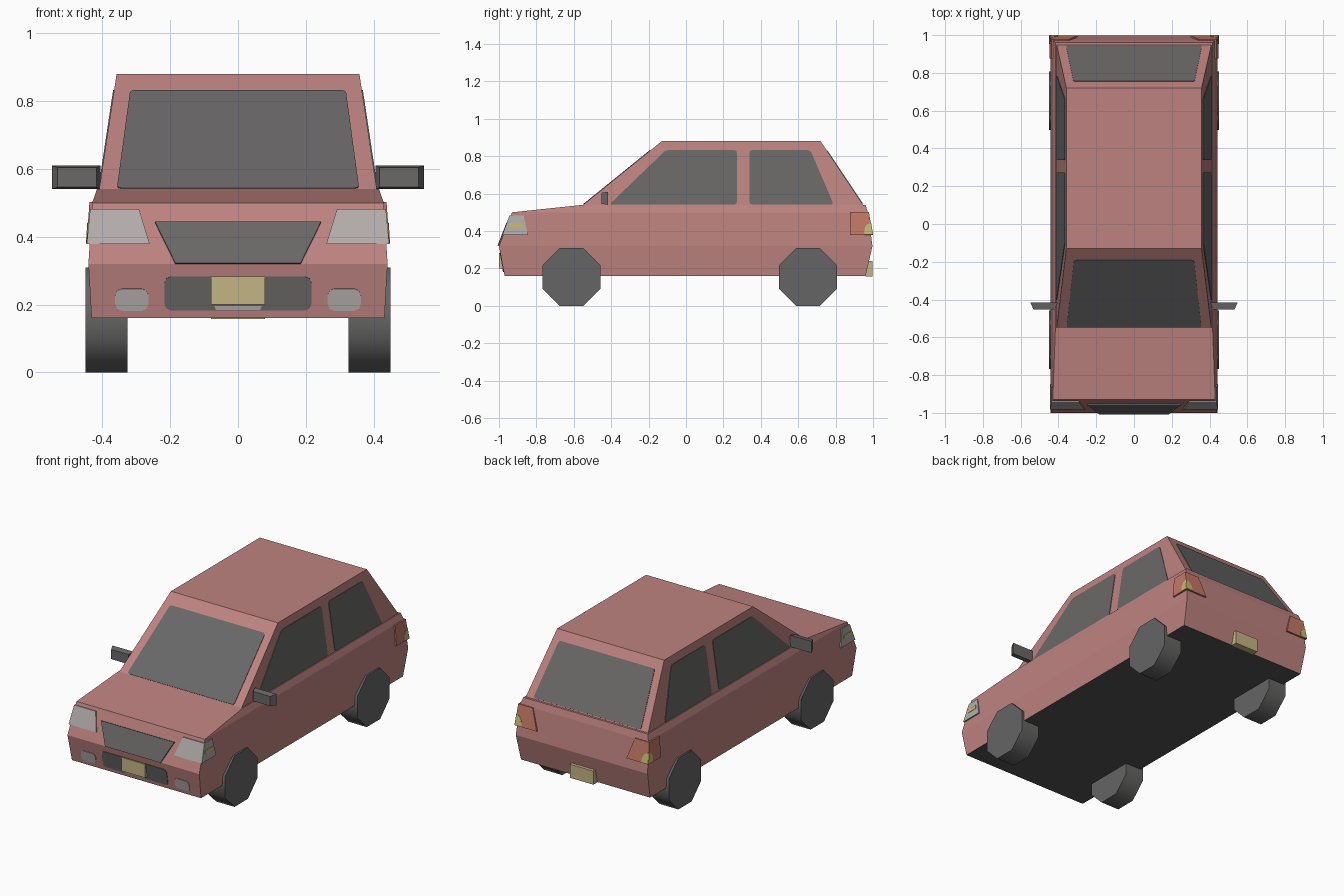
import bpy, bmesh, math
from mathutils import Vector

if "Cube" in bpy.data.objects:
    bpy.data.objects.remove(bpy.data.objects["Cube"])


def material(name, r, g, b):
    m = bpy.data.materials.new(name)
    m.diffuse_color = (r, g, b, 1)
    m.use_nodes = True
    m.node_tree.nodes["Principled BSDF"].inputs["Base Color"].default_value = m.diffuse_color
    return m


RED = material("body_red", 0.51, 0.225, 0.215)
DARK = material("underbody_dark", 0.085, 0.085, 0.085)
GLASS = material("glass_grey", 0.142, 0.138, 0.136)
TYRE = material("tyre_grey", 0.13, 0.13, 0.128)
LAMP = material("lamp_grey", 0.45, 0.42, 0.41)
PLATE = material("plate_tan", 0.55, 0.46, 0.23)
TAIL = material("tail_orange", 0.55, 0.19, 0.13)
AMBER = material("amber", 0.58, 0.50, 0.17)


def finish(name, bm, *mats):
    bmesh.ops.recalc_face_normals(bm, faces=bm.faces[:])
    me = bpy.data.meshes.new(name)
    bm.to_mesh(me)
    bm.free()
    for m in mats:
        me.materials.append(m)
    ob = bpy.data.objects.new(name, me)
    bpy.context.collection.objects.link(ob)
    return ob


def loft(name, rings, *mats, under=False):
    """Join rings of equal point count and cap both ends."""
    bm = bmesh.new()
    vs = [[bm.verts.new(p) for p in r] for r in rings]
    n = len(vs[0])
    for a, b in zip(vs, vs[1:]):
        for i in range(n):
            j = (i + 1) % n
            bm.faces.new((a[i], a[j], b[j], b[i]))
    bm.faces.new(vs[0])
    bm.faces.new(vs[-1])
    bmesh.ops.recalc_face_normals(bm, faces=bm.faces[:])
    if under:  # downward floor gets the second material
        for f in bm.faces:
            if f.normal.z < -0.8:
                f.material_index = 1
    return finish(name, bm, *mats)


def rect(z, w, y0, y1):
    return [(-w, y0, z), (w, y0, z), (w, y1, z), (-w, y1, z)]


def plate(name, pts, mat, t=0.004, chamfer=0.0):
    """Thin plate lying on a surface, raised outwards by t."""
    bm = bmesh.new()
    f = bm.faces.new([bm.verts.new(p) for p in pts])
    if chamfer:
        bmesh.ops.bevel(bm, geom=bm.verts[:], offset=chamfer, segments=2,
                        affect='VERTICES', profile=0.5)
    f = bm.faces[0] if not bm.faces.ensure_lookup_table() else f
    f.normal_update()
    n = f.normal.copy()
    if n.dot(f.calc_center_median() - Vector((0, 0.1, 0.35))) < 0:
        n.negate()
    r = bmesh.ops.extrude_face_region(bm, geom=[f], use_keep_orig=True)
    moved = [v for v in r["geom"] if isinstance(v, bmesh.types.BMVert)]
    bmesh.ops.translate(bm, verts=moved, vec=n * t)
    return finish(name, bm, mat)


# Lower body with bonnet, and cabin on top
loft("body", [rect(0.16, 0.432, -0.97, 0.96), rect(0.32, 0.441, -1.0, 0.997),
              rect(0.50, 0.430, -0.93, 0.972), rect(0.54, 0.416, -0.55, 0.96)],
     RED, DARK, under=True)
loft("cabin", [rect(0.535, 0.41, -0.556, 0.95), rect(0.88, 0.358, -0.13, 0.72)], RED)


# Surface positions used to lay details on the body
def side_x(z):
    return 0.41 - (z - 0.535) / 0.345 * 0.052


def screen_y(z):
    return -0.556 + (z - 0.535) / 0.345 * 0.426


def back_y(z):
    return 0.95 - (z - 0.535) / 0.345 * 0.23


def low_y(z):
    return -0.97 - (z - 0.16) / 0.16 * 0.03


def nose_y(z):
    return -1.0 + (z - 0.32) / 0.18 * 0.07


def band(w0, z0, w1, z1, fy, cx=0.0):
    return [(cx - w0, fy(z0), z0), (cx + w0, fy(z0), z0),
            (cx + w1, fy(z1), z1), (cx - w1, fy(z1), z1)]


# Windscreen and rear window
plate("windscreen", band(0.357, 0.542, 0.318, 0.83, screen_y), GLASS, 0.003, 0.012)
plate("rear_window", band(0.36, 0.545, 0.32, 0.83, back_y), GLASS, 0.003, 0.012)

# Side windows
front_win = [(-0.41, 0.541), (0.272, 0.541), (0.272, 0.832), (-0.108, 0.832)]
rear_win = [(0.34, 0.541), (0.79, 0.541), (0.665, 0.832), (0.34, 0.832)]
for s, tag in ((1, "right"), (-1, "left")):
    for nm, prof in (("front", front_win), ("rear", rear_win)):
        plate(f"{nm}_side_window_{tag}", [(s * side_x(z), y, z) for y, z in prof],
              GLASS, 0.003, 0.014)

# Grille, lower intake
plate("grille", band(0.185, 0.32, 0.245, 0.442, nose_y), GLASS, 0.008)
plate("lower_intake", band(0.217, 0.183, 0.217, 0.283, low_y), GLASS, 0.003, 0.02)
plate("intake_lip", band(0.065, 0.185, 0.07, 0.197, low_y), LAMP, 0.005)

# Number plates
for nm, y0, y1, z0 in (("front_plate", -1.0, -0.975, 0.20), ("rear_plate", 0.96, 0.998, 0.158)):
    loft(nm, [rect(z0, 0.079, y0, y1), rect(z0 + 0.082, 0.079, y0, y1)], PLATE)

for s, tag in ((1, "right"), (-1, "left")):
    # Fog lamp
    plate(f"fog_lamp_{tag}", band(0.049, 0.182, 0.049, 0.247, low_y, s * 0.313),
          LAMP, 0.003, 0.02)

    # Headlamp wrapping the corner, with small side marker
    loft(f"headlamp_{tag}",
         [[(s * 0.26, -0.984, 0.378), (s * 0.446, -0.982, 0.378),
           (s * 0.446, -0.846, 0.378), (s * 0.26, -0.846, 0.378)],
          [(s * 0.292, -0.944, 0.482), (s * 0.436, -0.944, 0.482),
           (s * 0.436, -0.868, 0.482), (s * 0.292, -0.868, 0.482)]], LAMP)
    plate(f"side_marker_{tag}",
          [(s * 0.441, y, z) for y, z in ((-0.945, 0.42), (-0.875, 0.42),
                                          (-0.875, 0.442), (-0.945, 0.442))], AMBER, 0.003)

    # Tail lamp wrapping the corner, with half-round amber lens on its lower edge
    loft(f"tail_lamp_{tag}",
         [[(s * 0.30, 0.999, 0.378), (s * 0.447, 0.999, 0.378),
           (s * 0.447, 0.877, 0.378), (s * 0.30, 0.877, 0.378)],
          [(s * 0.342, 0.978, 0.502), (s * 0.438, 0.978, 0.502),
           (s * 0.438, 0.877, 0.502), (s * 0.342, 0.877, 0.502)]], TAIL)
    arc = [(0.045 * math.cos(a), 0.38 + 0.062 * math.sin(a))
           for a in [i * math.pi / 10 for i in range(6)]]
    lean = lambda z: (z - 0.378) / 0.124
    cx = lambda z: 0.447 - 0.009 * lean(z)
    cy = lambda z: 0.999 - 0.021 * lean(z)
    plate(f"amber_lens_rear_{tag}",
          [(s * cx(0.38), cy(0.38), 0.38)] + [(s * (cx(z) - d), cy(z), z) for d, z in arc],
          AMBER, 0.002)
    plate(f"amber_lens_side_{tag}",
          [(s * cx(0.38), cy(0.38), 0.38)] + [(s * cx(z), cy(z) - d, z) for d, z in arc],
          AMBER, 0.002)

    # Door mirror, tapering towards the front
    loft(f"door_mirror_{tag}",
         [[(s * x, y, z) for x, z in ((a, 0.54 + e), (b, 0.54 + e), (b, 0.61 - e), (a, 0.61 - e))]
          for y, a, b, e in ((-0.416, 0.405, 0.549, 0.0), (-0.452, 0.417, 0.532, 0.006))], GLASS)

    # Octagonal wheels resting on a flat side
    for nm, y in (("front", -0.612), ("rear", 0.652)):
        r = 0.1545 / math.cos(math.pi / 8)
        ring = [(y + r * math.cos((i + 0.5) * math.pi / 4),
                 0.1545 + r * math.sin((i + 0.5) * math.pi / 4)) for i in range(8)]
        w = loft(f"{nm}_wheel_{tag}",
                 [[(s * x, a, b) for a, b in ring] for x in (0.326, 0.45)], TYRE)
        bpy.ops.object.select_all(action='DESELECT')
        w.select_set(True)
        bpy.context.view_layer.objects.active = w
        bpy.ops.object.shade_smooth_by_angle(angle=math.radians(50))
